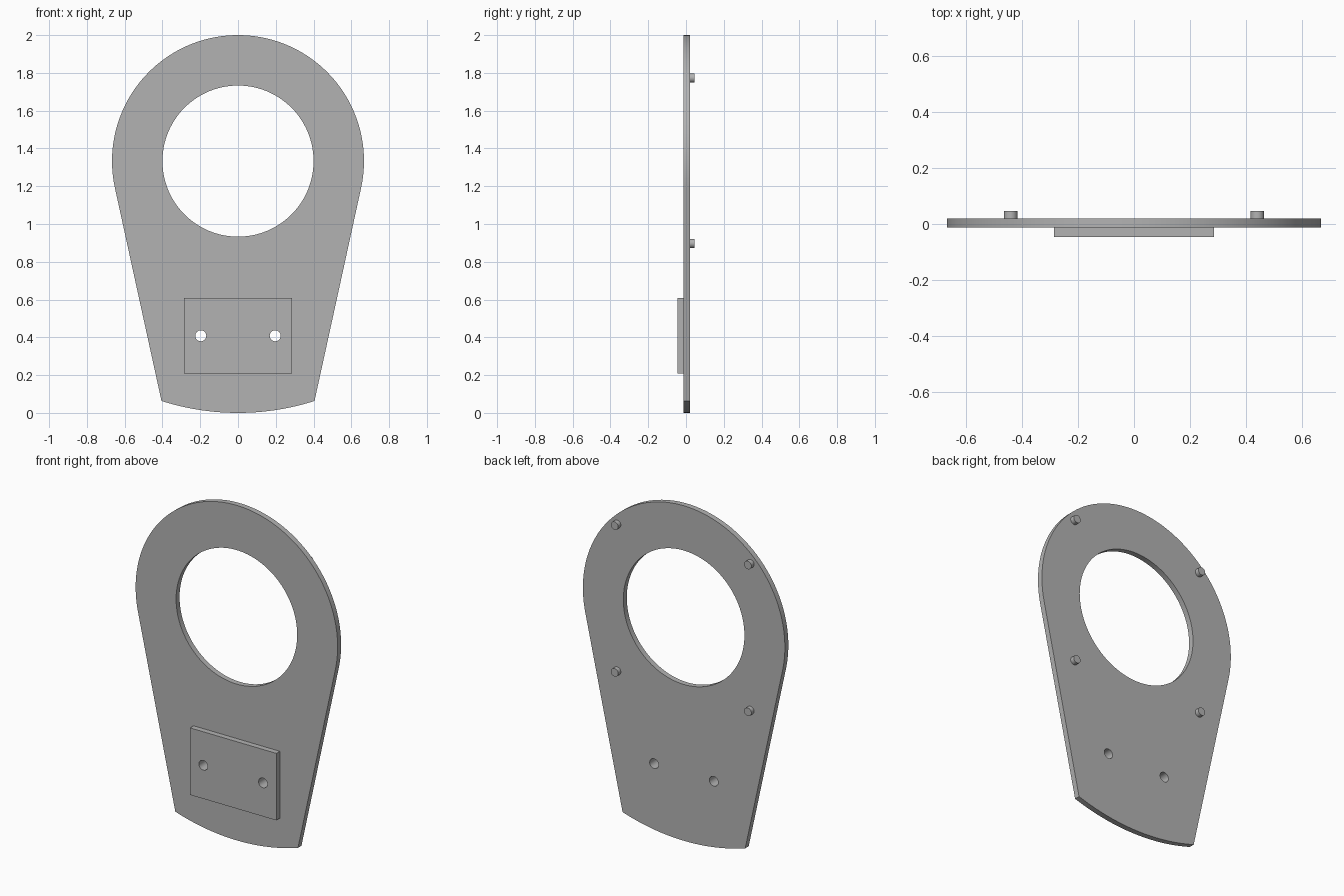
import bpy
from math import sin, cos, pi, radians, acos, atan2, sqrt

if "Cube" in bpy.data.objects:
    bpy.data.objects.remove(bpy.data.objects["Cube"], do_unlink=True)

grey = bpy.data.materials.new("plain grey")
grey.use_nodes = True
grey.diffuse_color = (0.45, 0.45, 0.45, 1)
grey.node_tree.nodes["Principled BSDF"].inputs["Base Color"].default_value = grey.diffuse_color


def arc(cx, cz, r, start, end, steps):
    angles = [start + (end - start) * i / steps for i in range(steps + 1)]
    return [(cx + r * cos(a), cz + r * sin(a)) for a in angles]


def circle(cx, cz, r, steps):
    return arc(cx, cz, r, 0, 2 * pi, steps)[:-1]


def slab(name, loops, y_front, y_back):
    """Extrude a flat outline (first loop) with holes (other loops) along y."""
    curve = bpy.data.curves.new(name, 'CURVE')
    curve.dimensions = '2D'
    curve.fill_mode = 'BOTH'
    curve.extrude = (y_back - y_front) / 2
    for loop in loops:
        spline = curve.splines.new('POLY')
        spline.points.add(len(loop) - 1)
        for point, (x, z) in zip(spline.points, loop):
            point.co = (x, z, 0, 1)
        spline.use_cyclic_u = True
    obj = bpy.data.objects.new(name, curve)
    bpy.context.collection.objects.link(obj)
    obj.location.y = (y_front + y_back) / 2
    obj.rotation_euler.x = radians(90)
    bpy.ops.object.select_all(action='DESELECT')
    obj.select_set(True)
    bpy.context.view_layer.objects.active = obj
    bpy.ops.object.convert(target='MESH')
    obj = bpy.context.object
    obj.data.materials.clear()
    obj.data.materials.append(grey)
    bpy.ops.object.shade_smooth_by_angle(angle=radians(30))
    return obj


# Shared dimensions
CZ, R, FOOT_R, FOOT_X = 1.333, 0.667, 1.333, 0.405
FRONT, FACE, BACK, PEG_END = -0.046, -0.013, 0.02, 0.046
bolt_holes = [circle(s * 0.197, 0.408, 0.029, 32) for s in (-1, 1)]

# Main plate: round head, tangent sides, curved foot, large opening
foot = atan2(-sqrt(FOOT_R ** 2 - FOOT_X ** 2), FOOT_X)
tangent = foot + acos(R / FOOT_R)
outline = arc(0, CZ, R, tangent, pi - tangent, 112)
outline += arc(0, CZ, FOOT_R, -pi - foot, foot, 32)
slab("main_plate", [outline, circle(0, CZ, 0.4, 112)] + bolt_holes, FACE, BACK)

# Raised rectangular pad on the front, drilled through
pad = [(-0.285, 0.208), (0.285, 0.208), (0.285, 0.608), (-0.285, 0.608)]
slab("front_pad", [pad] + bolt_holes, FRONT, FACE)

# Four locating pegs on the back
for side, x in (("left", 0.44), ("right", -0.44)):
    for level, z in (("upper", 1.773), ("lower", 0.897)):
        slab(f"{level}_{side}_peg", [circle(x, z, 0.024, 32)], BACK, PEG_END)
